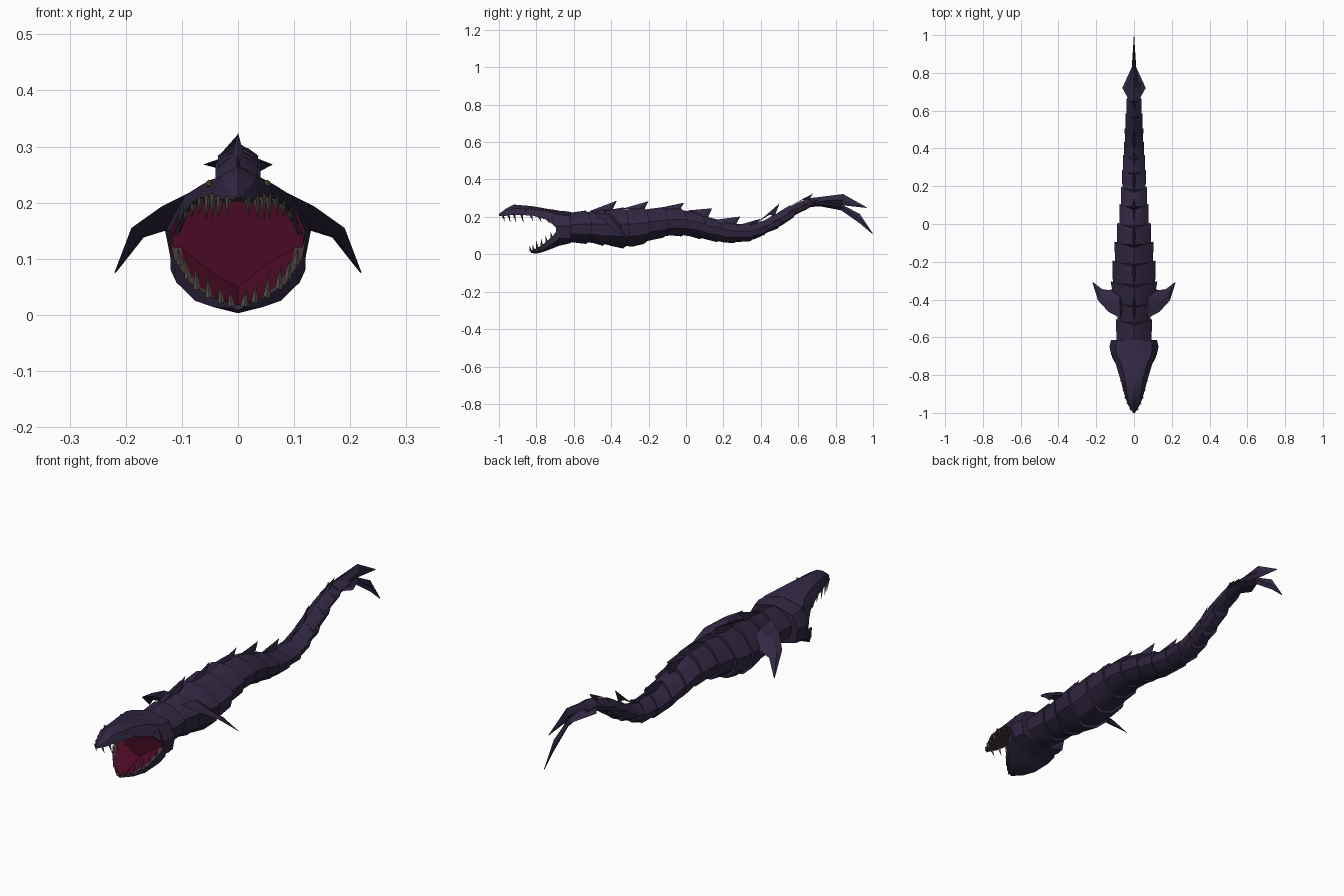
import bpy, bmesh, math
from mathutils import Vector

old = bpy.data.objects.get("Cube")
if old:
    bpy.data.objects.remove(old)


def material(name, rgb):
    m = bpy.data.materials.new(name)
    m.use_nodes = True
    m.diffuse_color = (*rgb, 1)
    bsdf = next(n for n in m.node_tree.nodes if n.type == 'BSDF_PRINCIPLED')
    bsdf.inputs["Base Color"].default_value = (*rgb, 1)
    bsdf.inputs["Roughness"].default_value = 0.8
    return m


HIDE = material("dark violet hide", (0.031, 0.021, 0.055))
MOUTH = material("crimson mouth", (0.066, 0.003, 0.017))
GUM = material("brown gum", (0.06, 0.036, 0.038))
TOOTH = material("grey tooth", (0.105, 0.09, 0.08))
EYE = material("olive eye", (0.13, 0.1, 0.03))


def finish(name, bm, mats, angle=28):
    bmesh.ops.recalc_face_normals(bm, faces=bm.faces)
    me = bpy.data.meshes.new(name)
    bm.to_mesh(me)
    bm.free()
    for m in mats:
        me.materials.append(m)
    ob = bpy.data.objects.new(name, me)
    bpy.context.collection.objects.link(ob)
    bpy.ops.object.select_all(action='DESELECT')
    ob.select_set(True)
    bpy.context.view_layer.objects.active = ob
    bpy.ops.object.shade_smooth_by_angle(angle=math.radians(angle))


def skin(bm, rings, mats=None, front=0):
    """Bridge equal rings of points and cap both ends; mats lists a material per half-profile side."""
    loops = [[bm.verts.new(p) for p in r] for r in rings]
    n = len(loops[0])
    for a, b in zip(loops, loops[1:]):
        for i in range(n):
            j = (i + 1) % n
            f = bm.faces.new((a[i], a[j], b[j], b[i]))
            f.material_index = mats[min(i, n - 1 - i)] if mats else 0
    bm.faces.new(loops[0]).material_index = front
    bm.faces.new(loops[-1])


def mirrored(y, half):
    """Closed ring from a half profile running from centre top to centre bottom."""
    right = [Vector((x, y, z)) for x, z in half]
    return right + [Vector((-p.x, p.y, p.z)) for p in right[-2:0:-1]]


def lerp_table(table, y):
    for a, b in zip(table, table[1:]):
        if y <= b[0]:
            t = (y - a[0]) / (b[0] - a[0])
            return [p + (q - p) * t for p, q in zip(a[1:], b[1:])]
    return table[-1][1:]


# Upper jaw: y, lip x, lip z, brow x, brow z, top z
UPPER = [(-1.0, .005, .205, .004, .212, .216), (-.96, .03, .206, .022, .23, .246),
         (-.92, .046, .212, .034, .245, .266), (-.82, .073, .207, .048, .241, .257),
         (-.74, .097, .183, .068, .23, .243), (-.685, .12, .135, .096, .212, .235)]


def upper_ring(y, lx, lz, bx, bz, top):
    roof = max(.2, lz + .003)
    return mirrored(y, [(0, top), (bx, bz), (lx, lz), (lx * .92, lz), (lx * .8, roof), (0, roof + .002)])


bm = bmesh.new()
skin(bm, [upper_ring(*row) for row in UPPER], (0, 0, 1, 2, 1))
finish("upper_jaw", bm, [HIDE, GUM, MOUTH])

# Lower jaw: y, rim x, rim z, outer x, outer z, bottom z
LOWER = [(-.83, .012, .02, .01, .012, .008), (-.8, .05, .032, .044, .014, .003),
         (-.76, .086, .056, .076, .025, .014), (-.71, .114, .1, .11, .058, .033),
         (-.68, .122, .14, .12, .08, .045)]
bm = bmesh.new()
skin(bm, [mirrored(y, [(0, b + .01), (rx * .86, rz), (rx, rz), (ox, oz), (0, b)])
          for y, rx, rz, ox, oz, b in LOWER], (2, 1, 0, 0))
finish("lower_jaw", bm, [HIDE, GUM, MOUTH])

# Skull behind the mouth, with the throat as its front face
bm = bmesh.new()
skin(bm, [mirrored(y, [(0, t), (.75 * w, t - .022), (w, .15), (.9 * w, .085), (.5 * w, b + .012), (0, b)])
          for y, t, b, w in [(-.695, .234, .042, .12), (-.65, .231, .052, .13), (-.615, .226, .06, .122)]],
     front=1)
finish("skull", bm, [HIDE, MOUTH])

# Eyes
for s, label in ((1, "left"), (-1, "right")):
    bm = bmesh.new()
    bmesh.ops.create_icosphere(bm, subdivisions=1, radius=.007)
    bmesh.ops.translate(bm, vec=(s * .052, -.86, .234), verts=bm.verts)
    finish(label + "_eye", bm, [EYE])


# Teeth: four-sided spikes along each jaw rim
def tooth(bm, base, tip, r):
    d = (tip - base).normalized()
    u = d.cross(Vector((0, 1, 0))).normalized()
    v = d.cross(u)
    ring = [bm.verts.new(base + (u * math.cos(a) + v * math.sin(a)) * r)
            for a in (0, math.pi / 2, math.pi, 3 * math.pi / 2)]
    point = bm.verts.new(tip)
    for i in range(4):
        bm.faces.new((ring[i], ring[(i + 1) % 4], point))
    bm.faces.new(ring)


def tooth_row(name, table, spots, up):
    bm = bmesh.new()
    for y, length in spots:
        x, z = lerp_table(table, y)[:2]
        for s in (1, -1):
            base = Vector((s * x * .94, y, z - up * .004))
            tooth(bm, base, base + Vector((s * .004, .012 if up < 0 else -.006, up * length)), .007)
    finish(name, bm, [TOOTH], 10)


tooth_row("upper_teeth", UPPER, [(-.98, .035), (-.95, .042), (-.92, .048), (-.88, .048),
                                 (-.83, .035), (-.785, .028), (-.74, .022)], -1)
tooth_row("lower_teeth", LOWER, [(-.83, .03), (-.815, .032), (-.795, .042), (-.77, .042),
                                 (-.745, .036), (-.718, .03)], 1)

# Body: y, top, bottom, half width
BODY = [(-.66, .225, .062, .1), (-.5, .23, .06, .088), (-.38, .243, .04, .115), (-.3, .245, .035, .118),
        (-.2, .245, .07, .105), (-.1, .248, .1, .094), (0, .238, .1, .08), (.13, .195, .074, .068),
        (.22, .165, .06, .062), (.35, .16, .072, .055), (.42, .18, .11, .05), (.5, .23, .145, .045),
        (.56, .262, .195, .042), (.65, .295, .25, .037), (.74, .302, .262, .033)]


def body_ring(y, scale, sweep):
    t, b, w = lerp_table(BODY, y)
    h, m = (t - b) / 2 * scale, (t + b) / 2
    w *= scale
    half = [(0, 1), (.5, .8), (1, .2), (.88, -.45), (.45, -.88), (0, -1)]
    ring = mirrored(y, [(x * w, m + z * h) for x, z in half])
    for p in ring:
        p.y += sweep * min(1, abs(p.x) / w)
    return ring


# Overlapping armour segments, each flared and swept back at its rear edge
CUTS = [-.64, -.54, -.45, -.34, -.23, -.13, -.03, .07, .16, .25, .33, .4, .47, .55, .63, .71]
bm = bmesh.new()
for a, b in zip(CUTS, CUTS[1:]):
    skin(bm, [body_ring(a - .005, .92, 0), body_ring((a + b) / 2, .99, .015), body_ring(b + .005, 1.06, .032)])
finish("body_segments", bm, [HIDE])

# Dorsal spines: thin back-swept wedges, start y, tip y, tip z
bm = bmesh.new()
for a, tip, z in [(-.52, -.37, .287), (-.34, -.2, .284), (-.15, -.01, .276), (.01, .14, .246),
                  (.16, .29, .202), (.3, .4, .19), (.38, .5, .272), (.56, .68, .325)]:
    rear = tip - .025
    za, zr = lerp_table(BODY, a)[0], lerp_table(BODY, rear)[0]
    pts = [(0, a, za), (.009, rear - .03, zr - .004), (0, rear, zr - .008), (-.009, rear - .03, zr - .004)]
    base = [bm.verts.new(p) for p in pts]
    top = bm.verts.new((0, tip, z))
    for i in range(4):
        bm.faces.new((base[i], base[(i + 1) % 4], top))
    bm.faces.new(base)
finish("dorsal_spines", bm, [HIDE], 10)

# Tail flukes: y, top, middle z, bottom, half width
FLUKES = {
    "upper_tail_fluke": [(.66, .3, .285, .265, .03), (.72, .307, .288, .27, .03),
                         (.84, .322, .29, .262, .008), (.965, .252, .25, .248, .001)],
    "lower_tail_fluke": [(.67, .293, .275, .256, .034), (.72, .29, .268, .256, .062),
                         (.83, .268, .255, .235, .012), (.93, .215, .19, .165, .005),
                         (.998, .113, .11, .107, .001)]}
for name, rows in FLUKES.items():
    bm = bmesh.new()
    skin(bm, [mirrored(y, [(0, t), (w, m), (0, b)]) for y, t, m, b, w in rows])
    finish(name, bm, [HIDE], 10)

# Front fins: leading edge, trailing edge and half thickness from root to tip
FIN = [((.07, -.5, .226), (.06, -.32, .165), .02), ((.135, -.465, .194), (.13, -.35, .15), .014),
       ((.19, -.405, .155), (.168, -.345, .138), .008), ((.22, -.31, .076), (.217, -.308, .076), .001)]
for s, label in ((1, "left"), (-1, "right")):
    bm = bmesh.new()
    rings = []
    for lead, trail, th in FIN:
        p, q = [Vector((s * v[0], v[1], v[2])) for v in (lead, trail)]
        off = Vector((s * th * .6, 0, th))
        rings.append([p, (p + q) / 2 + off, q, (p + q) / 2 - off])
    skin(bm, rings)
    finish(label + "_front_fin", bm, [HIDE], 15)
